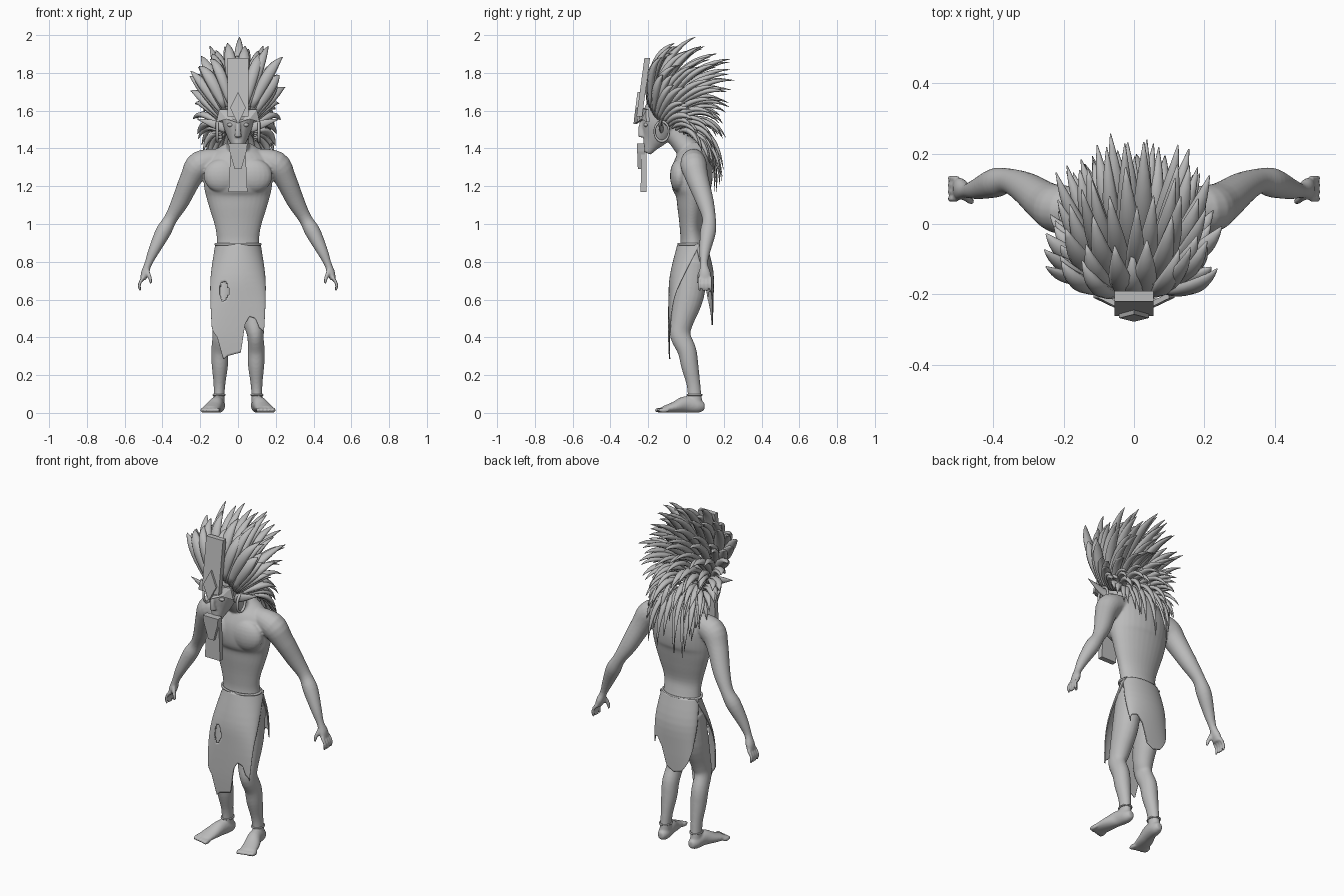
import bpy, bmesh, math, random
from mathutils import Vector

random.seed(7)
cube = bpy.data.objects.get("Cube")
if cube:
    bpy.data.objects.remove(cube, do_unlink=True)

grey = bpy.data.materials.new("plain grey")
grey.use_nodes = True
COLOUR = (0.5, 0.5, 0.5, 1)
grey.diffuse_color = COLOUR
grey.node_tree.nodes["Principled BSDF"].inputs["Base Color"].default_value = COLOUR

X, Y = Vector((1, 0, 0)), Vector((0, 1, 0))


def finish(name, bm, smooth=True):
    """Turn a bmesh into a named grey object."""
    bmesh.ops.recalc_face_normals(bm, faces=bm.faces)
    mesh = bpy.data.meshes.new(name)
    bm.to_mesh(mesh)
    bm.free()
    mesh.materials.append(grey)
    for polygon in mesh.polygons:
        polygon.use_smooth = smooth
    obj = bpy.data.objects.new(name, mesh)
    bpy.context.collection.objects.link(obj)
    return obj


def spline(rows, steps):
    """Smooth curve through rows of numbers."""
    result = []
    for i in range(len(rows) - 1):
        a, b, c, d = (rows[min(max(i + k, 0), len(rows) - 1)] for k in (-1, 0, 1, 2))
        for s in range(steps):
            t = s / steps
            result.append([q + 0.5 * t * (r - p + t * (2 * p - 5 * q + 4 * r - e
                           + t * (3 * (q - r) + e - p)))
                           for p, q, r, e in zip(a, b, c, d)])
    return result + [list(rows[-1])]


def tube(bm, sections, ref=X, side=1, sides=20, steps=4):
    """Loft ellipses (x, y, z, radius along ref, other radius)."""
    path = spline(sections, steps)
    points = [Vector((p[0] * side, p[1], p[2])) for p in path]
    rings = []
    for i, (p, row) in enumerate(zip(points, path)):
        t = (points[min(i + 1, len(points) - 1)] - points[max(i - 1, 0)]).normalized()
        u = (ref - t * t.dot(ref)).normalized()
        v = t.cross(u)
        angles = [math.tau * k / sides for k in range(sides)]
        rings.append([bm.verts.new(p + u * row[3] * math.cos(a) + v * row[4] * math.sin(a))
                      for a in angles])
    for low, high in zip(rings, rings[1:]):
        for k in range(sides):
            n = (k + 1) % sides
            bm.faces.new((low[k], low[n], high[n], high[k]))
    bm.faces.new(rings[0])
    bm.faces.new(rings[-1])


def ball(bm, centre, radii):
    made = bmesh.ops.create_uvsphere(bm, u_segments=20, v_segments=12, radius=1)["verts"]
    for v in made:
        v.co = Vector(c + r * k for c, r, k in zip(centre, radii, v.co))


def ring(name, centre, radii, thick, axis="Z"):
    """Elliptical ring lying across an axis."""
    bpy.ops.mesh.primitive_torus_add(major_radius=1, minor_radius=thick / max(radii),
                                     major_segments=40, minor_segments=8)
    obj = bpy.context.object
    obj.name = name
    for v in obj.data.vertices:
        a, b, c = v.co.x * radii[0], v.co.y * radii[1], v.co.z * max(radii)
        v.co = Vector(centre) + Vector((a, b, c) if axis == "Z" else (c, a, b))
    obj.data.materials.append(grey)
    bpy.ops.object.shade_smooth()


def plate(name, half_outline, y_low, y_high, thick, sweep=0):
    """Symmetric slab leaning from y_low to y_high, its sides swept back."""
    outline = half_outline + [(-x, z) for x, z in reversed(half_outline) if x > 0]
    low, high = min(z for x, z in outline), max(z for x, z in outline)
    bm = bmesh.new()
    layers = []
    for depth in (0, thick):
        layers.append([bm.verts.new((x, y_low + (y_high - y_low) * (z - low) / (high - low)
                                     + depth + sweep * abs(x), z)) for x, z in outline])
    front, back = layers
    for face in (bm.faces.new(front), bm.faces.new(back)):
        bmesh.ops.triangulate(bm, faces=[face])
    for i in range(len(front)):
        j = (i + 1) % len(front)
        bm.faces.new((front[i], front[j], back[j], back[i]))
    finish(name, bm, smooth=False)


def lookup(table, key):
    """Linear interpolation in rows sorted by their first entry."""
    for a, b in zip(table, table[1:]):
        if key <= b[0]:
            t = max((key - a[0]) / (b[0] - a[0]), 0)
            return [p + (q - p) * t for p, q in zip(a[1:], b[1:])]
    return table[-1][1:]


# Body: overlapping lofts fused into one smooth skin
body = bmesh.new()
tube(body, [(0, 0.035, 0.68, 0.12, 0.08), (0, 0.04, 0.80, 0.13, 0.09),
            (0, 0.035, 0.90, 0.113, 0.066), (0, 0.027, 0.98, 0.12, 0.06),
            (0, 0.03, 1.08, 0.15, 0.075), (0, 0.033, 1.15, 0.17, 0.087),
            (0, 0.03, 1.2, 0.18, 0.105), (0, 0.032, 1.27, 0.185, 0.11),
            (0, 0.04, 1.33, 0.18, 0.1), (0, 0.045, 1.385, 0.13, 0.08),
            (0, 0.04, 1.43, 0.06, 0.055)], sides=32)
tube(body, [(0, 0.04, 1.36, 0.08, 0.07), (0, -0.03, 1.44, 0.055, 0.055),
            (0, -0.1, 1.52, 0.05, 0.05)])
# Head with tapering chin, and a nose ridge
tube(body, [(0, -0.205, 1.375, 0.02, 0.02), (0, -0.185, 1.42, 0.036, 0.045),
            (0, -0.16, 1.47, 0.06, 0.075), (0, -0.14, 1.53, 0.08, 0.095),
            (0, -0.12, 1.60, 0.085, 0.1), (0, -0.11, 1.66, 0.07, 0.08),
            (0, -0.11, 1.70, 0.03, 0.035)])
tube(body, [(0, -0.23, 1.55, 0.012, 0.012), (0, -0.24, 1.5, 0.014, 0.014),
            (0, -0.235, 1.46, 0.02, 0.016)])
for side in (-1, 1):
    # Broad flat chest muscle
    ball(body, (side * 0.082, -0.035, 1.255), (0.1, 0.05, 0.09))
    # Arm and palm
    tube(body, [(0.1, 0.04, 1.345, 0.055, 0.055), (0.2, 0.04, 1.315, 0.07, 0.072),
                (0.25, 0.06, 1.24, 0.06, 0.058), (0.305, 0.1, 1.12, 0.047, 0.047),
                (0.355, 0.122, 1.03, 0.036, 0.035), (0.395, 0.117, 0.96, 0.042, 0.041),
                (0.445, 0.1, 0.86, 0.03, 0.03), (0.475, 0.095, 0.79, 0.021, 0.02),
                (0.493, 0.1, 0.74, 0.031, 0.021), (0.503, 0.1, 0.705, 0.032, 0.014)],
         ref=Y, side=side)
    # Fingers and thumb
    for i in range(4):
        y = 0.071 + 0.02 * i
        tube(body, [(0.503, y, 0.715, 0.008, 0.01), (0.522, y, 0.68, 0.008, 0.009),
                    (0.517, y, 0.645, 0.007, 0.007)], ref=Y, side=side, sides=10)
    tube(body, [(0.485, 0.085, 0.76, 0.013, 0.013), (0.468, 0.068, 0.72, 0.011, 0.011),
                (0.46, 0.064, 0.685, 0.008, 0.008)], ref=Y, side=side, sides=10)
    # Leg
    tube(body, [(0.07, 0.04, 0.8, 0.065, 0.08), (0.074, 0.015, 0.62, 0.066, 0.08),
                (0.082, -0.022, 0.48, 0.054, 0.06), (0.092, -0.03, 0.41, 0.043, 0.054),
                (0.096, 0.005, 0.33, 0.045, 0.05), (0.096, 0.02, 0.25, 0.043, 0.046),
                (0.098, 0.038, 0.16, 0.032, 0.037), (0.1, 0.045, 0.1, 0.029, 0.036),
                (0.102, 0.05, 0.03, 0.03, 0.04)], side=side)
    # Foot and toes
    tube(body, [(0.1, 0.098, 0.035, 0.018, 0.02), (0.101, 0.065, 0.036, 0.033, 0.036),
                (0.112, 0, 0.045, 0.037, 0.044), (0.132, -0.06, 0.03, 0.045, 0.03),
                (0.147, -0.12, 0.018, 0.047, 0.017)], side=side)
    for i in range(5):
        ball(body, (side * (0.107 + 0.02 * i), -0.137 + 0.005 * i, 0.014),
             (0.0115, 0.03, 0.014))
skin = finish("body", body)
fuse = skin.modifiers.new("fuse", "REMESH")
fuse.mode = "VOXEL"
fuse.voxel_size = 0.0058
fuse.use_smooth_shade = True
soften = skin.modifiers.new("soften", "SMOOTH")
soften.factor, soften.iterations = 0.5, 6

# Eyes, pointed ears, earrings and anklets
for side, label in ((-1, "right"), (1, "left")):
    eye = bmesh.new()
    ball(eye, (side * 0.04, -0.212, 1.525), (0.018, 0.012, 0.011))
    finish(label + "_eye", eye)
    ear = bmesh.new()
    tube(ear, [(0.065, -0.13, 1.505, 0.012, 0.025), (0.13, -0.135, 1.53, 0.01, 0.022),
               (0.22, -0.125, 1.557, 0.001, 0.001)], ref=Y, side=side, sides=10)
    finish(label + "_ear", ear)
    ring(label + "_earring", (side * 0.11, -0.128, 1.49), (0.038, 0.052), 0.008, "X")
    ring(label + "_anklet", (side * 0.1, 0.046, 0.095), (0.031, 0.038), 0.005)

# Mask plates on brow and chin
plate("headband", [(0, 1.535), (0.06, 1.555), (0.115, 1.54), (0.1, 1.605), (0, 1.62)],
      -0.268, -0.26, 0.016, sweep=0.5)
plate("brow_plate", [(0.055, 1.57), (0.055, 1.88)], -0.262, -0.22, 0.03)
plate("brow_diamond", [(0, 1.53), (0.042, 1.615), (0, 1.7)], -0.278, -0.257, 0.022)
plate("chin_plate", [(0.018, 1.29), (0.045, 1.385), (0.05, 1.425)], -0.255, -0.26, 0.04)
plate("beard_slab", [(0.05, 1.17), (0.04, 1.38)], -0.24, -0.238, 0.03)

# Feathers in rows: centre tip (y, z), then side tip (x, y, z)
tips = spline([(-0.1, 1.91, 0.24, -0.1, 1.8), (0.02, 1.97, 0.23, -0.05, 1.74),
               (0.17, 1.93, 0.22, 0, 1.66), (0.25, 1.81, 0.21, 0.04, 1.57),
               (0.22, 1.66, 0.2, 0.04, 1.5), (0.2, 1.53, 0.19, 0.07, 1.44),
               (0.18, 1.37, 0.17, 0.09, 1.38), (0.18, 1.18, 0.12, 0.15, 1.3)], 2)
hair = bmesh.new()
for row, (cy, cz, ex, ey, ez) in enumerate(tips):
    f = row / (len(tips) - 1)
    count = 7 + row % 2
    for i in range(count):
        u = -1 + 2 * i / (count - 1)
        s, q = math.sin(u * math.pi / 2), u * u
        tip = Vector((ex * s, cy + (ey - cy) * q, cz + (ez - cz) * q))
        tip += Vector(random.uniform(-0.03, 0.03) for k in range(3))
        base = Vector((0.085 * s, -0.2 + 0.23 * f ** 1.5 + 0.03 * q,
                       1.64 - 0.14 * f - 0.05 * q))
        bend = (base + tip) / 2 + Vector((0.03 * u, (0.14 * f - 0.07) * (1 - 0.8 * q),
                                          0.12 - 0.05 * q))
        width = (0.034 - 0.017 * f) * random.uniform(0.8, 1.1)
        sections = []
        for k in range(11):
            t = k / 10
            p = base * (1 - t) ** 2 + bend * 2 * t * (1 - t) + tip * t * t
            r = width * math.sin(math.pi * (0.15 + 0.83 * t))
            sections.append((*p, r, r * 0.65))
        tube(hair, sections, sides=8, steps=1)
finish("feather_crest", hair)


# Loincloth panels: rows of height, half width, middle y, sideways depth
def panel(name, shape, hem, hole=None):
    bm = bmesh.new()
    cols, rows = 56, 48
    grid = []
    for i in range(cols + 1):
        u = -1 + 2 * i / cols
        end = lookup(hem, u)[0]
        column = []
        for j in range(rows + 1):
            z = 0.895 + (end - 0.895) * j / rows
            w, y, d = lookup(shape, z)
            a = u * math.pi / 2
            column.append(bm.verts.new((w * math.sin(a), y + d * (1 - math.cos(a)), z)))
        grid.append(column)
    for a, b in zip(grid, grid[1:]):
        for j in range(rows):
            face = bm.faces.new((a[j], b[j], b[j + 1], a[j + 1]))
            c = face.calc_center_median()
            if hole and ((c.x - hole[0]) / 0.024) ** 2 + ((c.z - hole[1]) / 0.05) ** 2 < 1:
                bm.faces.remove(face)
    finish(name, bm).modifiers.new("thickness", "SOLIDIFY").thickness = 0.006


panel("front_cloth",
      spline([(0.28, 0.125, -0.09, 0.005), (0.42, 0.137, -0.095, 0.008),
              (0.6, 0.146, -0.093, 0.03), (0.73, 0.144, -0.085, 0.075),
              (0.895, 0.12, -0.045, 0.12)], 4),
      [(-1, 0.46), (-0.6, 0.4), (-0.42, 0.28), (-0.3, 0.3), (0.08, 0.32), (0.17, 0.47),
       (0.28, 0.51), (0.45, 0.5), (0.6, 0.45), (1, 0.42)], hole=(-0.075, 0.645))
panel("back_cloth",
      spline([(0.47, 0.115, 0.142, -0.01), (0.6, 0.125, 0.146, -0.03),
              (0.75, 0.135, 0.145, -0.06), (0.895, 0.12, 0.11, -0.06)], 4),
      [(-1, 0.62), (-0.7, 0.54), (-0.4, 0.48), (-0.1, 0.465), (0.15, 0.49), (0.32, 0.6),
       (0.5, 0.645), (0.75, 0.64), (1, 0.6)])
ring("belt", (0, 0.033, 0.893), (0.118, 0.074), 0.007)
